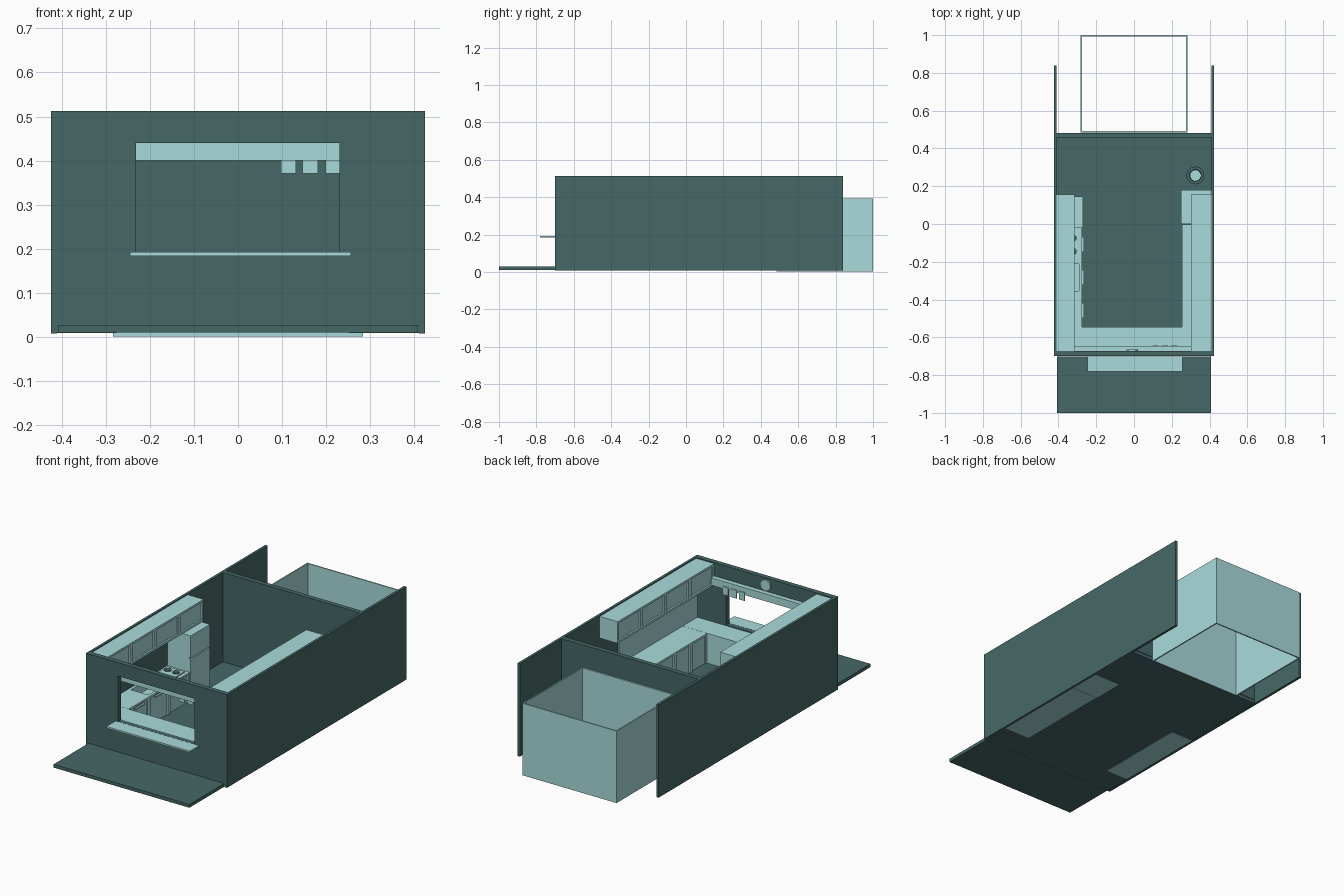
import bpy, bmesh, math
from mathutils import Vector, Matrix

if "Cube" in bpy.data.objects:
    bpy.data.objects.remove(bpy.data.objects["Cube"])


def material(name, rgb):
    m = bpy.data.materials.new(name)
    m.diffuse_color = (*rgb, 1)
    m.use_nodes = True
    m.node_tree.nodes["Principled BSDF"].inputs["Base Color"].default_value = m.diffuse_color
    return m


DARK = material("dark_teal", (0.06, 0.14, 0.135))
LIGHT = material("pale_aqua", (0.40, 0.71, 0.71))


def finish(name, bm, mat):
    bmesh.ops.recalc_face_normals(bm, faces=bm.faces)
    me = bpy.data.meshes.new(name)
    bm.to_mesh(me)
    bm.free()
    me.materials.append(mat)
    ob = bpy.data.objects.new(name, me)
    bpy.context.collection.objects.link(ob)
    return ob


def box_bm(x0, x1, y0, y1, z0, z1):
    bm = bmesh.new()
    bmesh.ops.create_cube(bm, size=1)
    for v in bm.verts:
        v.co = ((x0 + x1) / 2 + v.co.x * (x1 - x0),
                (y0 + y1) / 2 + v.co.y * (y1 - y0),
                (z0 + z1) / 2 + v.co.z * (z1 - z0))
    return bm


def box(name, x, y, z, mat):
    return finish(name, box_bm(*x, *y, *z), mat)


def cabinet(name, x, y, z, side, doors, sink=None):
    """Box with recessed doors on one x side; optional sunken bay in the top."""
    bm = box_bm(*x, *y, *z)
    for i in range(1, doors):
        cut = y[0] + (y[1] - y[0]) * i / doors
        bmesh.ops.bisect_plane(bm, geom=bm.verts[:] + bm.edges[:] + bm.faces[:],
                               plane_co=(0, cut, 0), plane_no=(0, 1, 0))
    bm.normal_update()
    fronts = [f for f in bm.faces if f.normal.x * side > 0.9]
    tops = sorted((f for f in bm.faces if f.normal.z > 0.9),
                  key=lambda f: f.calc_center_median().y)
    bmesh.ops.inset_individual(bm, faces=fronts, thickness=0.016, depth=0)
    bmesh.ops.inset_individual(bm, faces=fronts, thickness=0.001, depth=-0.008)
    if sink is not None:
        bmesh.ops.inset_individual(bm, faces=[tops[sink]], thickness=0.022, depth=0)
        bmesh.ops.inset_individual(bm, faces=[tops[sink]], thickness=0.001, depth=-0.05)
    return finish(name, bm, LIGHT)


def cylinder(name, centre, r, depth, mat, axis='Z', segments=24):
    bm = bmesh.new()
    bmesh.ops.create_cone(bm, cap_ends=True, segments=segments,
                          radius1=r, radius2=r, depth=depth)
    if axis == 'Y':
        bm.transform(Matrix.Rotation(math.pi / 2, 4, 'X'))
    bm.transform(Matrix.Translation(Vector(centre)))
    return finish(name, bm, mat)


# Shell: floor, porch and walls
box("floor", (-.41, .41), (-.70, .48), (.010, .028), DARK)
box("porch_slab", (-.408, .408), (-1.0, -.701), (.010, .028), DARK)
for s, side in ((-1, "left"), (1, "right")):
    box(side + "_wall", sorted((s * .41, s * .424)), (-.70, .84), (.008, .513), DARK)
box("back_wall", (-.41, .41), (.457, .483), (.028, .513), DARK)
front = box("front_wall", (-.41, .41), (-.70, -.673), (.028, .513), DARK)

# Serving window opening
cutter = box("window_cutter", (-.231, .23), (-.8, -.6), (.193, .44), DARK)
cutter.hide_render = True
cutter.hide_set(True)
mod = front.modifiers.new("window", 'BOOLEAN')
mod.object = cutter
mod.solver = 'EXACT'
box("window_sill", (-.245, .256), (-.78, -.701), (.184, .193), LIGHT)

# Rear enclosure: thin walls, open top and bottom
for s, side in ((-1, "left"), (1, "right")):
    box("enclosure_" + side, sorted((s * .276, s * .283)), (.485, 1.0), (.002, .393), LIGHT)
box("enclosure_back", (-.276, .276), (.993, 1.0), (.002, .393), LIGHT)
box("enclosure_front", (-.276, .276), (.485, .493), (.002, .393), LIGHT)

# Overhead cupboards on both sides
cabinet("left_overhead_cupboard", (-.41, -.315), (-.672, .155), (.39, .508), 1, 4)
cabinet("right_overhead_cupboard", (.302, .41), (-.672, .155), (.39, .508), -1, 4)

# Lower counters
cabinet("left_counter", (-.41, -.275), (-.545, -.022), (.009, .19), 1, 3, sink=1)
box("front_counter", (-.41, .41), (-.672, -.546), (.028, .19), LIGHT)
cabinet("right_counter", (.255, .41), (-.545, -.002), (.009, .19), -1, 4)
box("chest_freezer", (.252, .41), (0, .18), (.009, .165), LIGHT)
box("freezer_lid", (.250, .41), (0, .181), (.166, .182), LIGHT)
box("right_backsplash", (.402, .41), (-.672, 0), (.19, .39), LIGHT)

# Counter door handles
for i in range(3):
    yc = -.545 + .523 * (i + .5) / 3
    box(f"left_door_handle_{i + 1}", (-.276, -.266), (yc - .04, yc + .04), (.168, .176), LIGHT)

# Hob beside the sink
box("hob_plate", (-.395, -.293), (-.18, -.04), (.19, .196), LIGHT)
for i in range(4):
    cylinder(f"burner_{i + 1}", (-.37 + .05 * (i % 2), -.145 + .07 * (i // 2), .198),
             .018, .006, DARK, segments=16)

# Tap over the sink
curve = bpy.data.curves.new("tap", 'CURVE')
curve.dimensions = '3D'
curve.bevel_depth = .004
curve.bevel_resolution = 1
path = [(-.397, .19), (-.397, .235), (-.385, .248), (-.36, .248), (-.35, .23)]
spline = curve.splines.new('POLY')
spline.points.add(len(path) - 1)
for p, (px, pz) in zip(spline.points, path):
    p.co = (px, -.283, pz, 1)
curve.materials.append(LIGHT)
bpy.context.collection.objects.link(bpy.data.objects.new("tap", curve))

# Tall fridge with two doors
box("fridge_body", (-.41, -.282), (-.02, .145), (.028, .388), LIGHT)
box("fridge_lower_door", (-.282, -.270), (-.02, .145), (.034, .262), LIGHT)
box("fridge_upper_door", (-.282, -.270), (-.02, .145), (.268, .388), LIGHT)

# Order rail above the window with three hanging slips
box("order_rail", (-.315, .302), (-.672, -.646), (.401, .441), LIGHT)
for i, xs in enumerate(((.098, .131), (.146, .181), (.198, .231))):
    box(f"order_slip_{i + 1}", xs, (-.646, -.642), (.371, .415), LIGHT)

# Wall clock
cylinder("wall_clock", (-.01, -.669, .475), .03, .008, LIGHT, axis='Y')

# Waste bin: open turned profile with a pale base
bm = bmesh.new()
prof = [(.036, .028), (.047, .15), (.031, .15), (.029, .04)]
vs = [bm.verts.new((r, 0, z)) for r, z in prof]
es = [bm.edges.new(p) for p in zip(vs, vs[1:])]
bmesh.ops.spin(bm, geom=vs + es, cent=(0, 0, 0), axis=(0, 0, 1),
               angle=2 * math.pi, steps=24, use_merge=True)
bm.transform(Matrix.Translation((.325, .257, 0)))
waste_bin = finish("waste_bin", bm, DARK)
cylinder("waste_bin_liner", (.325, .257, .09), .0295, .1, LIGHT)
